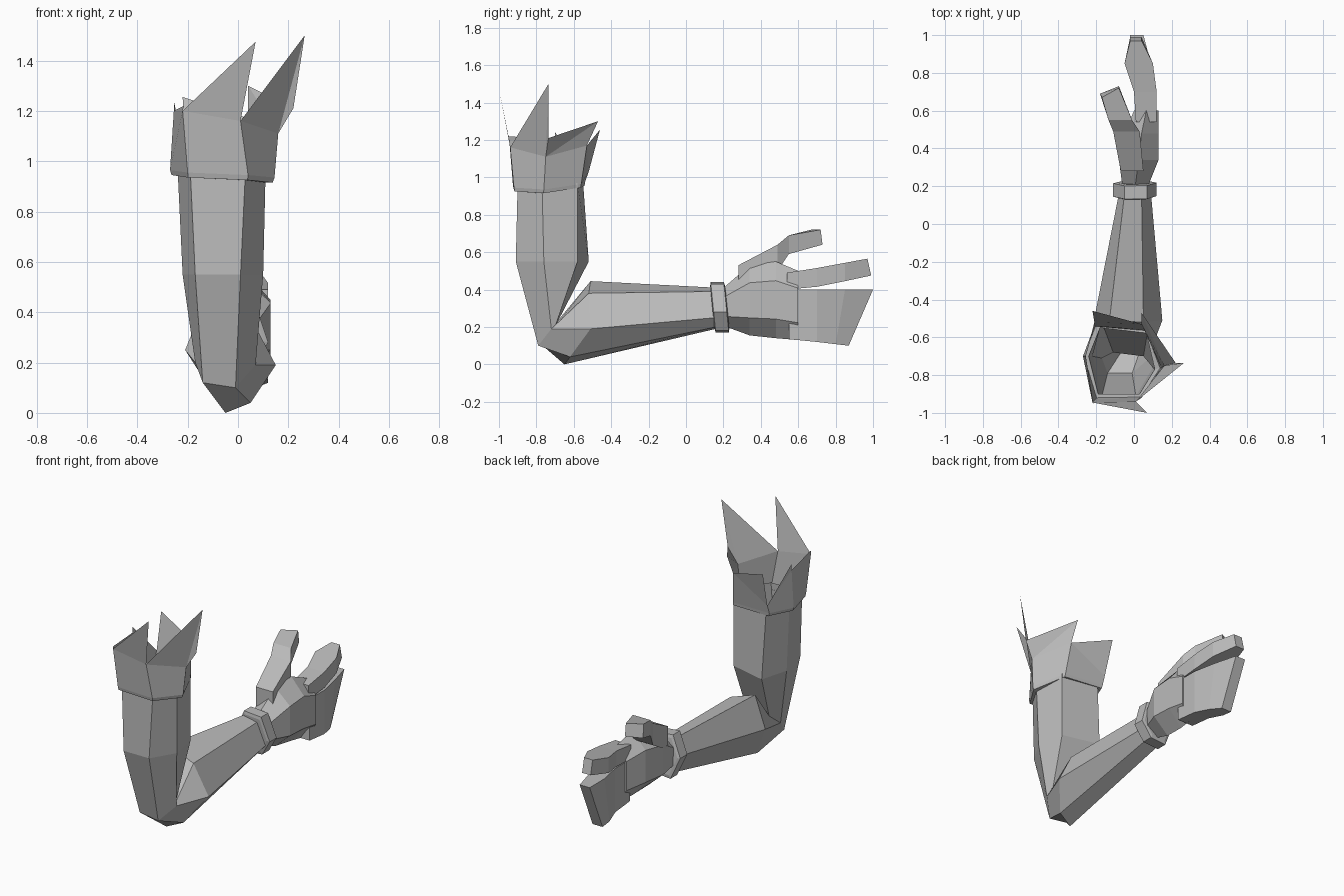
import bpy, bmesh
from mathutils import Vector

cube = bpy.data.objects.get("Cube")
if cube:
    bpy.data.objects.remove(cube, do_unlink=True)

grey = bpy.data.materials.new("plain_grey")
grey.use_nodes = True
COLOUR = (.5, .5, .5, 1)
grey.diffuse_color = COLOUR
grey.node_tree.nodes["Principled BSDF"].inputs["Base Color"].default_value = COLOUR


def finish(name, bm):
    """Turn a bmesh into a flat shaded object."""
    bmesh.ops.remove_doubles(bm, verts=bm.verts, dist=.0005)
    bmesh.ops.recalc_face_normals(bm, faces=bm.faces)
    mesh = bpy.data.meshes.new(name)
    bm.to_mesh(mesh)
    bm.free()
    mesh.materials.append(grey)
    obj = bpy.data.objects.new(name, mesh)
    bpy.context.collection.objects.link(obj)
    return obj


def loft(name, rings, cap_start=True, cap_end=True):
    """Skin a list of equally sized point rings."""
    bm = bmesh.new()
    rows = [[bm.verts.new(p) for p in ring] for ring in rings]
    count = len(rows[0])
    for low, high in zip(rows, rows[1:]):
        for i in range(count):
            j = (i + 1) % count
            bm.faces.new((low[i], low[j], high[j], high[i]))
    if cap_start:
        bm.faces.new(rows[0])
    if cap_end:
        bm.faces.new(rows[-1])
    return finish(name, bm)


def box_ring(y, x0, x1, z0, z1, lean=0):
    """Four-sided section across y; lean pushes the upper edge along y."""
    return [(x0, y, z0), (x1, y, z0), (x1, y + lean, z1), (x0, y + lean, z1)]


def hex_ring(y, x0, x1, z0, z1):
    """Six-sided section across y, with a ridge above and below."""
    mid, step = (x0 + x1) / 2, (z1 - z0) / 4
    return [(x0, y, z0 + step), (mid, y, z0), (x1, y, z0 + step),
            (x1, y, z1 - step), (mid, y, z1), (x0, y, z1 - step)]


# Bent arm: upper tube, elbow and forearm in one skin, open at the shoulder
shoulder = [(-.19, -.9), (.03, -.9), (.11, -.77), (.07, -.58), (-.18, -.55), (-.24, -.7)]
biceps = [(-.17, -.91), (.01, -.91), (.1, -.76), (.07, -.58), (-.17, -.52), (-.22, -.7)]
crease = [(-.14, -.79, .12), (-.01, -.79, .1), (.07, -.72, .19),
          (.05, -.7, .2), (-.11, -.68, .24), (-.17, -.71, .2)]
forearm = [(-.05, -.65, 0), (.05, -.62, .04), (.15, -.51, .19),
           (.05, -.52, .38), (-.13, -.51, .445), (-.21, -.5, .25)]
wrist = [(-.05, .19), (.04, .2), (.09, .25), (.04, .39), (-.05, .41), (-.08, .3)]
loft("bent_arm", [[(x, y, .97) for x, y in shoulder],
                  [(x, y, .55) for x, y in biceps],
                  crease, forearm,
                  [(x, .16, z) for x, z in wrist]], cap_start=False)

# Flared cuff: each panel rises to a point at one corner
base = [Vector(p) for p in ((-.2, -.925, .955), (.04, -.92, .945), (.145, -.76, .935),
                            (.06, -.56, .965), (-.21, -.54, .975), (-.27, -.7, .965))]
rim = [Vector(p) for p in ((-.22, -.945, 1.2), (.01, -.94, 1.16), (.16, -.75, 1.11),
                           (.04, -.53, 1.17), (-.21, -.52, 1.03), (-.255, -.7, 1.2))]
tips = [Vector(p) for p in ((-.215, -.95, 1.22), (.07, -1, 1.475), (.265, -.735, 1.5),
                            (.04, -.47, 1.3), (-.22, -.46, 1.255), (-.255, -.7, 1.24))]
shelf = rim[:]
shelf[2] = Vector((.22, -.735, 1.21))
bm = bmesh.new()


def panel(*points):
    bm.faces.new([bm.verts.new(p) for p in points])


drop = Vector((0, 0, -.02))
for i in range(len(base)):
    j = (i + 1) % len(base)
    inner = [Vector((*shoulder[k], base[k].z)) for k in (i, j)]
    panel(base[i], base[j], rim[j], rim[i])
    panel(rim[i], rim[j], tips[j])
    if shelf[j] != rim[j]:
        panel(rim[j], shelf[j], tips[j])
    if shelf[i] != rim[i]:
        panel(rim[i], tips[j], shelf[i])
    # Narrow lip under the panel, closing onto the arm
    lip = [base[k].lerp(p, .2) + drop for k, p in zip((i, j), inner)]
    panel(base[i], base[j], lip[1], lip[0])
    panel(lip[0], lip[1], inner[1] + drop, inner[0] + drop)
finish("pointed_cuff", bm)

# Wrist band with bevelled edges, tilted slightly
band = [(-.05, .17), (.06, .18), (.12, .28), (.07, .43), (-.05, .44), (-.11, .31)]
centre = Vector((.005, .31))


def band_ring(y, scale):
    points = [centre + (Vector(p) - centre) * scale for p in band]
    return [(p.x, y - (p.y - centre.y) * .1, p.y) for p in points]


loft("wrist_band", [band_ring(y, s) for y, s in
                    ((.14, .85), (.145, 1), (.215, 1), (.22, .85))])

# Palm, flattening towards the fingers
loft("palm", [hex_ring(.19, -.06, .07, .21, .4),
              hex_ring(.34, -.08, .13, .155, .53),
              hex_ring(.48, -.05, .13, .14, .55),
              hex_ring(.6, 0, .13, .13, .5)])

# Joined lower fingers, curling inward
loft("lower_fingers", [box_ring(.55, .01, .12, .135, .4),
                       box_ring(.7, .01, .12, .12, .4),
                       box_ring(.8, -.02, .09, .108, .4, .05),
                       box_ring(.87, -.02, .05, .1, .4, .13)])

# Raised first finger
loft("first_finger", [box_ring(.54, .01, .12, .4, .49),
                      box_ring(.7, 0, .12, .415, .515),
                      box_ring(.85, -.05, .1, .445, .543),
                      box_ring(.99, -.02, .04, .475, .565, -.02)])

# Thumb, angled up and away from the palm
loft("thumb", [box_ring(.28, -.07, .05, .38, .53),
               box_ring(.49, -.11, .03, .5, .64),
               box_ring(.55, -.135, -.01, .59, .69),
               [(-.18, .69, .64), (-.08, .73, .64), (-.08, .72, .72), (-.17, .67, .72)]])
